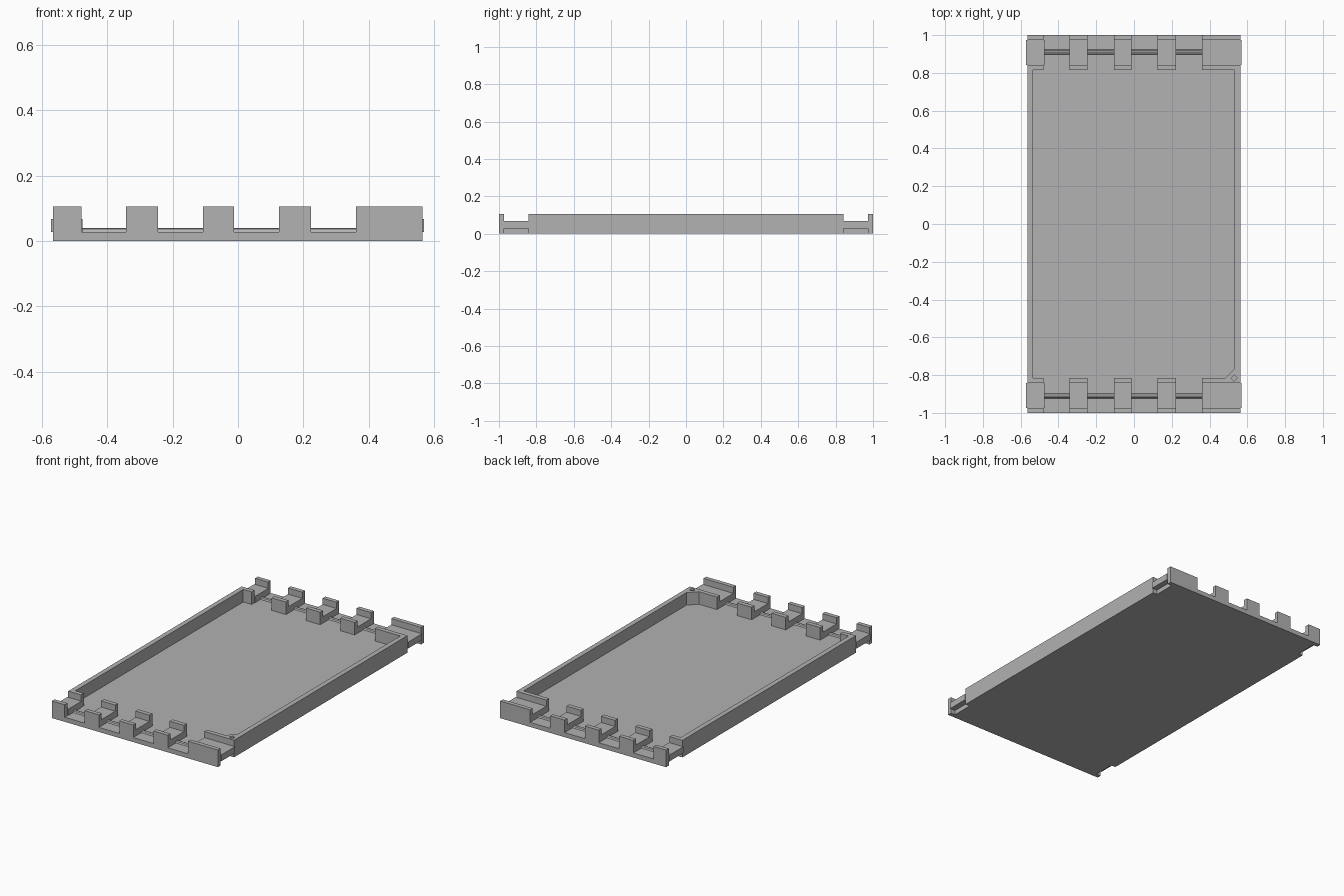
import bpy, bmesh, math
from mathutils import Vector

cube = bpy.data.objects.get("Cube")
if cube:
    bpy.data.objects.remove(cube, do_unlink=True)

# One plain material
grey = bpy.data.materials.new("matte grey")
grey.use_nodes = True
grey.diffuse_color = (0.445, 0.445, 0.445, 1)
grey.node_tree.nodes["Principled BSDF"].inputs["Base Color"].default_value = grey.diffuse_color

FLOOR, SLOT, TOP = 0.028, 0.067, 0.105      # heights
LEFT, RIGHT = -0.565, 0.563                 # tray sides
WALL, INNER, OUTER = 0.815, 0.842, 0.974    # end walls, measured from the centre


def extrude(name, points, move):
    """Closed outline swept along a vector."""
    bm = bmesh.new()
    face = bm.faces.new([bm.verts.new(p) for p in points])
    swept = bmesh.ops.extrude_face_region(bm, geom=[face])["geom"]
    for v in swept:
        if isinstance(v, bmesh.types.BMVert):
            v.co += Vector(move)
    # The first face is kept as the starting cap
    if not face.is_valid:
        bmesh.ops.holes_fill(bm, edges=[e for e in bm.edges if e.is_boundary])
    bmesh.ops.recalc_face_normals(bm, faces=bm.faces)
    mesh = bpy.data.meshes.new(name)
    bm.to_mesh(mesh)
    bm.free()
    mesh.materials.append(grey)
    obj = bpy.data.objects.new(name, mesh)
    bpy.context.collection.objects.link(obj)
    return obj


def prism(name, outline, z0, z1):
    return extrude(name, [(x, y, z0) for x, y in outline], (0, 0, z1 - z0))


def box(name, x0, x1, y0, y1, z0, z1):
    return prism(name, [(x0, y0), (x1, y0), (x1, y1), (x0, y1)], z0, z1)


# Base plate with shallow notches beneath the corner slots
edge = [(RIGHT, -1), (RIGHT, -OUTER), (RIGHT - 0.03, -OUTER), (RIGHT - 0.03, -INNER), (RIGHT, -INNER)]
edge += [(x, -y) for x, y in reversed(edge)]
shift = LEFT + RIGHT
prism("base_plate", edge + [(shift - x, y) for x, y in reversed(edge)], 0, FLOOR)

# Side walls, each turning the corner into the end walls
prism("left_side_wall", [
    (RIGHT, -INNER), (RIGHT, INNER), (0.36, INNER), (0.36, WALL), (0.533, WALL),
    (0.533, -0.765), (0.483, -WALL), (0.36, -WALL), (0.36, -INNER)], FLOOR, TOP)
prism("right_side_wall", [
    (LEFT, -INNER), (LEFT, INNER), (-0.478, INNER), (-0.478, WALL), (-0.535, WALL),
    (-0.535, -WALL), (-0.478, -WALL), (-0.478, -INNER)], FLOOR, TOP)

# Small diamond hole in the chamfered corner
hx, hy, hr = 0.53, -0.816, 0.017
cutter = prism("hole_cutter", [(hx + hr, hy), (hx, hy + hr), (hx - hr, hy), (hx, hy - hr)], 0.04, 0.2)
cutter.hide_render = True
cutter.hide_viewport = True
cutter.display_type = 'WIRE'
hole = bpy.data.objects["left_side_wall"].modifiers.new("corner_hole", 'BOOLEAN')
hole.operation = 'DIFFERENCE'
hole.solver = 'EXACT'
hole.object = cutter

# Slotted blocks along both ends
channel = [(1, FLOOR), (1, TOP), (OUTER, TOP), (OUTER, SLOT), (INNER, SLOT),
           (INNER, TOP), (WALL, TOP), (WALL, FLOOR)]
middle = [(-0.342, -0.245), (-0.107, -0.012), (0.125, 0.223)]
corners = [("right", LEFT, -0.478, -0.571, -0.475), ("left", 0.36, RIGHT, 0.36, 0.569)]
gaps = [(-0.478, -0.342), (-0.245, -0.107), (-0.012, 0.125), (0.223, 0.36)]

for end, s in (("front", -1), ("back", 1)):
    for i, (x0, x1) in enumerate(middle, 1):
        extrude(f"{end}_block_{i}", [(x0, s * y, z) for y, z in channel], (x1 - x0, 0, 0))
    for side, x0, x1, sx0, sx1 in corners:
        lo, hi = sorted((s * OUTER, s))
        box(f"{end}_{side}_corner_lip", x0, x1, lo, hi, FLOOR, TOP)
        lo, hi = sorted((s * OUTER, s * INNER))
        box(f"{end}_{side}_corner_slot", sx0, sx1, lo, hi, FLOOR, SLOT)
    # Thin rods bridging the gaps
    for i, (x0, x1) in enumerate(gaps, 1):
        ring = [(x0, s * 0.91 + 0.013 * math.cos(a), FLOOR + 0.012 * math.sin(a))
                for a in (math.tau * k / 8 for k in range(8))]
        extrude(f"{end}_rod_{i}", ring, (x1 - x0, 0, 0))
